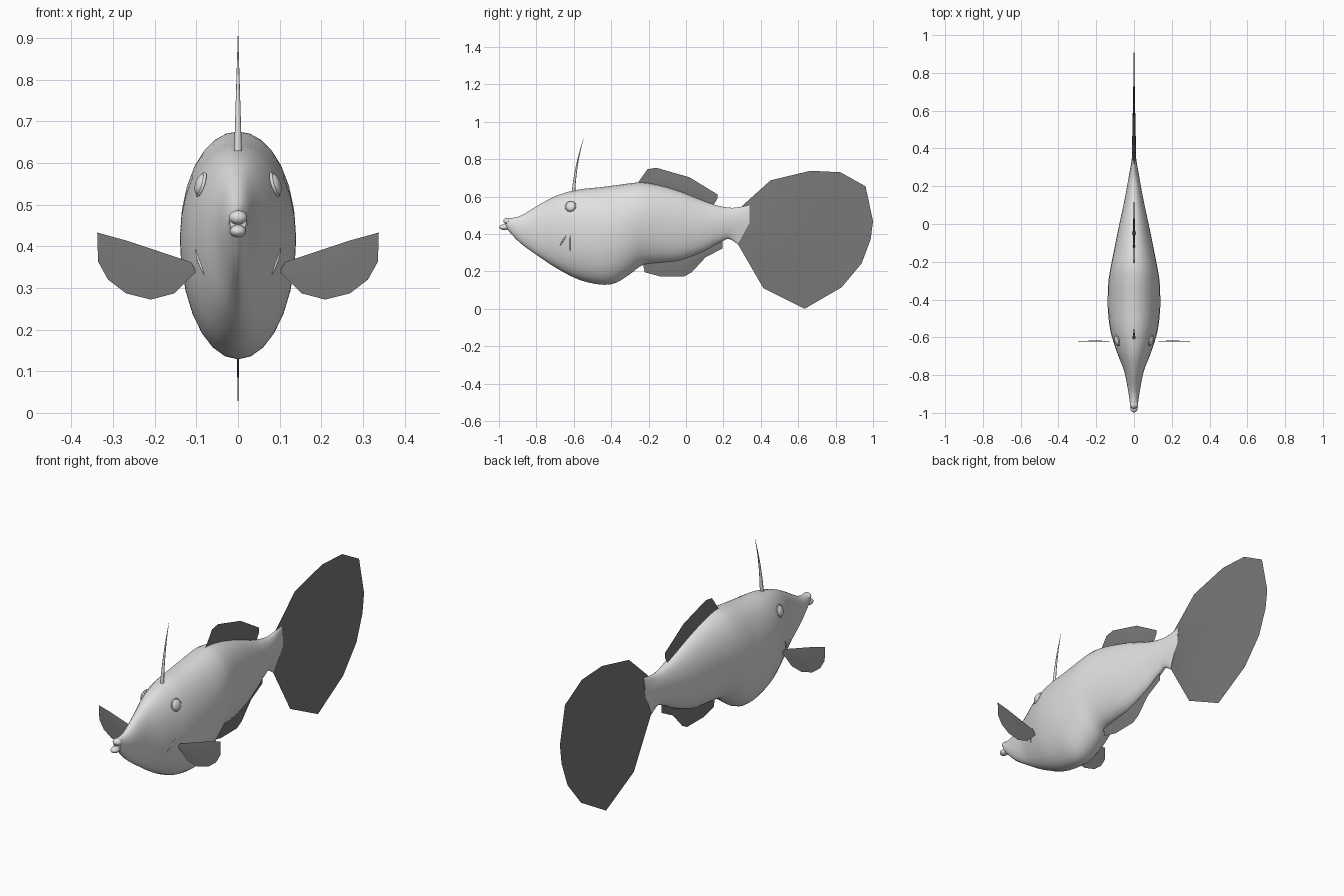
import bpy, bmesh, math
from mathutils import Vector, Matrix

cube = bpy.data.objects.get("Cube")
if cube:
    bpy.data.objects.remove(cube, do_unlink=True)


def material(name, value):
    mat = bpy.data.materials.new(name)
    mat.use_nodes = True
    color = (value, value, value, 1)
    mat.diffuse_color = color
    mat.node_tree.nodes["Principled BSDF"].inputs["Base Color"].default_value = color
    return mat


SKIN = material("pale_grey_skin", 0.75)
FIN = material("dark_grey_fin", 0.19)


def finish(name, bm, mat, angle=40):
    bmesh.ops.recalc_face_normals(bm, faces=bm.faces)
    mesh = bpy.data.meshes.new(name)
    bm.to_mesh(mesh)
    bm.free()
    mesh.materials.append(mat)
    mesh.shade_smooth()
    mesh.set_sharp_from_angle(angle=math.radians(angle))
    obj = bpy.data.objects.new(name, mesh)
    bpy.context.collection.objects.link(obj)
    return obj


# Body stations: y, top z, bottom z, half width
STATIONS = [Vector(s) for s in (
    (-.96, .485, .43, .02), (-.89, .495, .355, .03), (-.78, .56, .275, .052),
    (-.68, .61, .21, .09), (-.57, .638, .155, .124), (-.46, .65, .13, .138),
    (-.38, .66, .137, .139), (-.3, .671, .185, .135), (-.23, .675, .235, .124),
    (-.14, .66, .247, .106), (-.03, .627, .26, .084), (.1, .575, .31, .056),
    (.17, .552, .35, .042), (.25, .54, .374, .028), (.34, .555, .345, .012))]
SIDES = 28
STEPS = 4


def smooth_stations():
    pts = [STATIONS[0]] + STATIONS + [STATIONS[-1]]
    out = []
    for a, b, c, d in zip(pts, pts[1:], pts[2:], pts[3:]):
        for i in range(STEPS):
            t = i / STEPS
            out.append(b + (c - a) * (t / 2) + (a * 2 - b * 5 + c * 4 - d) * (t * t / 2)
                       + (b * 3 - a - c * 3 + d) * (t ** 3 / 2))
    return out + [STATIONS[-1]]


def section(station):
    y, top, bottom, width = station
    mid = bottom + (top - bottom) * .55
    ring = []
    for i in range(SIDES):
        angle = math.tau * i / SIDES
        s, c = math.sin(angle), math.cos(angle)
        z = mid + s * (top - mid if s > 0 else mid - bottom)
        slant = max(0, y - .2) * .45 * max(0, -s)
        ring.append((width * c, y - slant, z))
    return ring


def skin_x(y, z):
    """Half width of the body at a point on its side."""
    for a, b in zip(STATIONS, STATIONS[1:]):
        if a[0] <= y <= b[0]:
            _, top, bottom, width = a.lerp(b, (y - a[0]) / (b[0] - a[0]))
    mid = bottom + (top - bottom) * .55
    s = (z - mid) / (top - mid if z > mid else mid - bottom)
    return width * math.sqrt(max(0, 1 - s * s))


bm = bmesh.new()
rings = [[bm.verts.new(p) for p in section(s)] for s in smooth_stations()]
for a, b in zip(rings, rings[1:]):
    for i in range(SIDES):
        j = (i + 1) % SIDES
        bm.faces.new((a[i], a[j], b[j], b[i]))
bm.faces.new(rings[0])
bm.faces.new(rings[-1])
finish("body", bm, SKIN, 60)


# Fins: a thin lens that swells from a sharp rim to a hub
def fin(name, outline, hub, thick, place):
    bm = bmesh.new()
    rim = [bm.verts.new(place(u, v, 0)) for u, v in outline]
    n = len(rim)
    for side in (1, -1):
        inner = [bm.verts.new(place((u + hub[0]) / 2, (v + hub[1]) / 2, side * thick * .4))
                 for u, v in outline]
        center = bm.verts.new(place(*hub, side * thick))
        for i in range(n):
            j = (i + 1) % n
            bm.faces.new((rim[i], rim[j], inner[j], inner[i]))
            bm.faces.new((inner[i], inner[j], center))
    return finish(name, bm, FIN)


def upright(u, v, w):
    return (w, u, v)


fin("tail_fin", [(.3, .55), (.452, .687), (.666, .738), (.826, .73), (.96, .655),
                 (1, .468), (.987, .37), (.939, .243), (.832, .115), (.634, 0),
                 (.414, .11), (.275, .35)], (.34, .45), .012, upright)
fin("dorsal_fin", [(-.26, .67), (-.206, .746), (-.158, .754), (.019, .703), (.168, .612),
                   (.168, .59), (.147, .555), (-.05, .6)], (-.05, .66), .007, upright)
fin("anal_fin", [(-.23, .24), (-.22, .195), (-.14, .174), (-.008, .174), (.03, .195),
                 (.104, .275), (.195, .323), (.195, .366), (.1, .34), (-.1, .28)],
    (0, .25), .007, upright)

PECTORAL = [(.338, .433), (.336, .363), (.312, .32), (.269, .287), (.209, .272),
            (.153, .287), (.113, .327), (.1, .34), (.113, .362), (.269, .414)]


def ellipsoid(name, center, radii, rotation=Matrix.Identity(4)):
    bm = bmesh.new()
    matrix = Matrix.Translation(center) @ rotation @ Matrix.Diagonal((*radii, 1))
    bmesh.ops.create_uvsphere(bm, u_segments=20, v_segments=12, radius=1, matrix=matrix)
    return finish(name, bm, SKIN)


def tube(name, points, radii, thickness, cyclic=False):
    curve = bpy.data.curves.new(name, "CURVE")
    curve.dimensions = "3D"
    curve.bevel_depth = thickness
    curve.bevel_resolution = 2
    curve.use_fill_caps = True
    spline = curve.splines.new("POLY")
    spline.points.add(len(points) - 1)
    spline.use_cyclic_u = cyclic
    for p, co, r in zip(spline.points, points, radii):
        p.co = (*co, 1)
        p.radius = r
    curve.materials.append(SKIN)
    obj = bpy.data.objects.new(name, curve)
    bpy.context.collection.objects.link(obj)
    return obj


# Paired parts: pectoral fin, eye with rim, gill ridge
EYE_Y, EYE_Z, EYE_R, D = -.617, .548, .027, .02
for side, label in ((1, "left"), (-1, "right")):
    fin(label + "_pectoral_fin", PECTORAL, (.2, .345), .003,
        lambda u, v, w: (side * u, -.62 + w, v))

    slope_y = (skin_x(EYE_Y + D, EYE_Z) - skin_x(EYE_Y - D, EYE_Z)) / (2 * D)
    slope_z = (skin_x(EYE_Y, EYE_Z + D) - skin_x(EYE_Y, EYE_Z - D)) / (2 * D)
    normal = Vector((side, -slope_y * .7, -slope_z * .7)).normalized()
    turn = normal.to_track_quat("Z", "Y").to_matrix().to_4x4()
    center = Vector((side * (skin_x(EYE_Y, EYE_Z) + .002), EYE_Y, EYE_Z))
    ellipsoid(label + "_eye", center, (EYE_R, EYE_R, .014), turn)
    circle = [math.tau * i / 24 for i in range(24)]
    tube(label + "_eye_rim",
         [center + turn @ Vector((EYE_R * math.cos(a), EYE_R * math.sin(a), 0)) for a in circle],
         [1] * 24, .004, True)

    steps = [i / 6 for i in range(7)]
    gill = [(-.635 - .045 * t, .4 - .07 * t) for t in steps]
    tube(label + "_gill_ridge", [(side * skin_x(y, z), y, z) for y, z in gill],
         [math.sin(math.pi * t) + .1 for t in steps], .004)

# Lips
ellipsoid("upper_lip", (0, -.957, .469), (.022, .02, .017))
ellipsoid("lower_lip", (0, -.972, .436), (.02, .026, .015))

# Swept-back spine above the eyes
steps = [i / 10 for i in range(11)]
tube("head_spine", [(0, -.602 + .02 * t + .034 * t * t, .62 + .29 * t) for t in steps],
     [1.05 - t for t in steps], .009)
